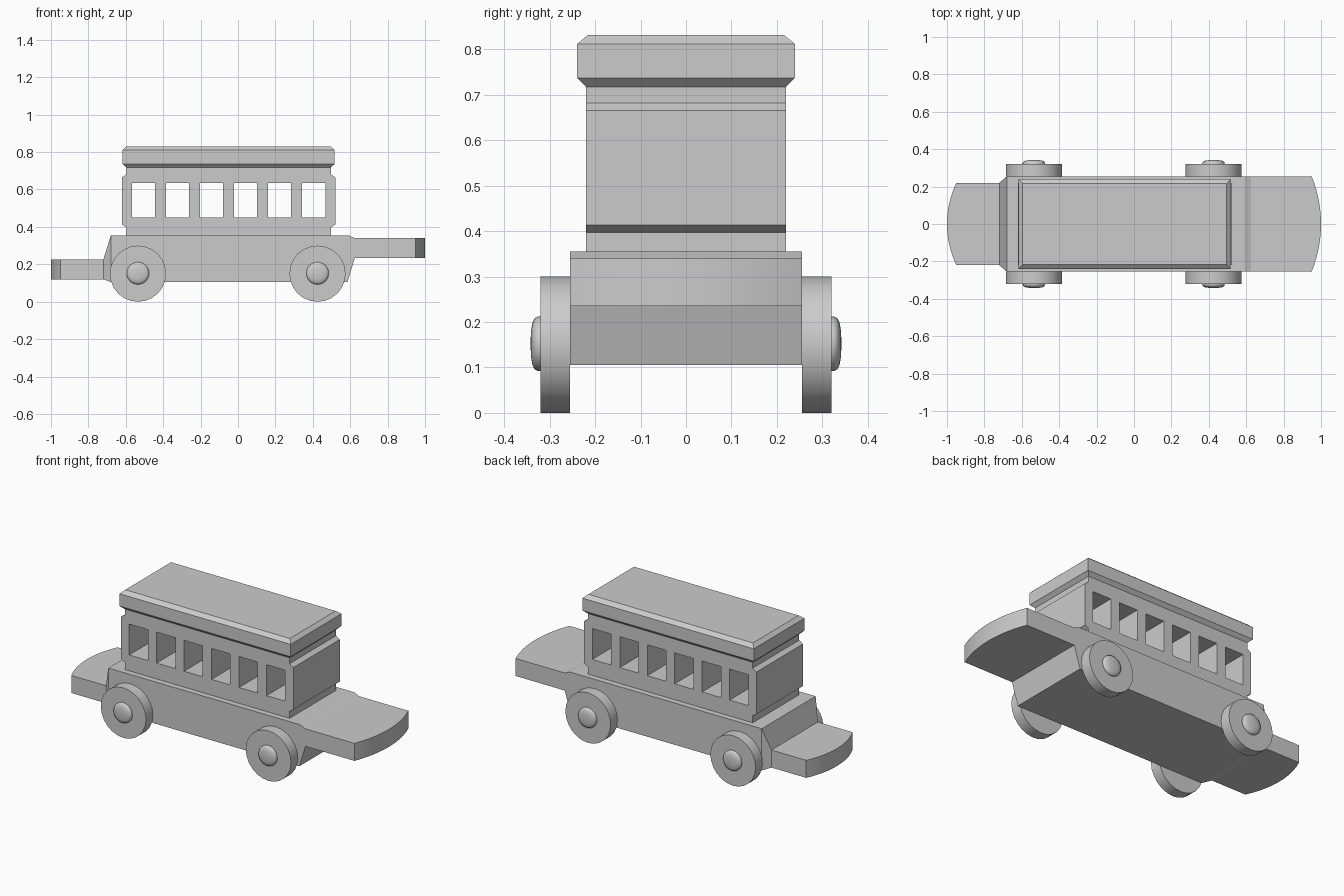
import bpy, bmesh, math

if "Cube" in bpy.data.objects:
    bpy.data.objects.remove(bpy.data.objects["Cube"])


def make(name, bm):
    bmesh.ops.remove_doubles(bm, verts=bm.verts, dist=1e-5)
    bmesh.ops.recalc_face_normals(bm, faces=bm.faces)
    me = bpy.data.meshes.new(name)
    bm.to_mesh(me)
    bm.free()
    ob = bpy.data.objects.new(name, me)
    bpy.context.collection.objects.link(ob)
    return ob


def loft(bm, rings):
    """Skin matching closed rings of points and cap both ends."""
    loops = [[bm.verts.new(p) for p in r] for r in rings]
    n = len(loops[0])
    for a, b in zip(loops, loops[1:]):
        for i in range(n):
            j = (i + 1) % n
            bm.faces.new((a[i], a[j], b[j], b[i]))
    bm.faces.new(loops[0])
    bm.faces.new(loops[-1])


def lofted(name, rings):
    bm = bmesh.new()
    loft(bm, rings)
    return make(name, bm)


def rect(cx, hx, hy, z):
    return [(cx + sx * hx, sy * hy, z) for sx, sy in ((-1, -1), (1, -1), (1, 1), (-1, 1))]


def end_rect(x, hy, z0, z1):
    return [(x, -hy, z0), (x, hy, z0), (x, hy, z1), (x, -hy, z1)]


def platform(name, side, x0, hy, z0, z1):
    """Flat plate with a shallow arc at its outer end."""
    sag = 0.05
    r = (hy * hy + sag * sag) / (2 * sag)
    a = math.asin(hy / r)
    pts = [(side * x0, -hy)]
    for i in range(13):
        t = -a + 2 * a * i / 12
        pts.append((side * (1 - r + r * math.cos(t)), r * math.sin(t)))
    pts.append((side * x0, hy))
    ob = lofted(name, [[(x, y, z) for x, y in pts] for z in (z0, z1)])
    return smooth(ob, 20)


def smooth(ob, angle):
    bpy.ops.object.select_all(action='DESELECT')
    ob.select_set(True)
    bpy.context.view_layer.objects.active = ob
    bpy.ops.object.shade_smooth_by_angle(angle=math.radians(angle))
    return ob


def lathe(name, profile, x, z, side, angle, n=24):
    """Turn (radius, y) points around a wheel axis."""
    rings = [[(x + r * math.sin(2 * math.pi * i / n), side * y,
               z + r * math.cos(2 * math.pi * i / n)) for i in range(n)] for r, y in profile]
    return smooth(lofted(name, rings), angle)


# Chassis block with undercut front end
side_profile = [(-.68, .105), (.585, .105), (.625, .235), (.625, .34), (.59, .355), (-.68, .355)]
lofted("chassis", [[(x, y, z) for x, z in side_profile] for y in (-.255, .255)])

# Tapered rear step and the two end platforms
lofted("rear_taper", [end_rect(-.72, .22, .12, .225), end_rect(-.68, .255, .105, .355)])
platform("rear_platform", -1, .72, .22, .12, .225)
platform("front_platform", 1, .625, .255, .235, .34)

# Cabin with a recessed neck at each end
CX = -.05
cabin = lofted("cabin", [rect(CX, hx, .22, z) for hx, z in
                         ((.546, .355), (.546, .397), (.57, .413), (.57, .665), (.546, .682), (.546, .717))])

# Six windows cut straight through
bm = bmesh.new()
for i in range(6):
    loft(bm, [rect(-.505 + i * .182, .0615, .4, z) for z in (.45, .635)])
cutter = make("window_cutter", bm)
cutter.hide_render = True
mod = cabin.modifiers.new("windows", 'BOOLEAN')
mod.operation = 'DIFFERENCE'
mod.solver = 'EXACT'
mod.object = cutter
bpy.context.view_layer.objects.active = cabin
bpy.ops.object.modifier_apply(modifier=mod.name)
bpy.data.objects.remove(cutter)

# Bevelled roof
lofted("roof", [rect(CX, hx, hy, z) for hx, hy, z in
                ((.546, .22, .717), (.567, .24, .737), (.567, .24, .811), (.545, .216, .831))])

# Wheels with domed hubs
for end, x in (("rear", -.535), ("front", .425)):
    for label, side in (("right", -1), ("left", 1)):
        lathe(f"{end}_{label}_wheel", [(.15, .255), (.15, .32)], x, .15, side, 30)
        lathe(f"{end}_{label}_hub", [(.06, .318), (.06, .326), (.056, .333), (.046, .338),
                                     (.028, .341), (.002, .342)], x, .152, side, 60)
